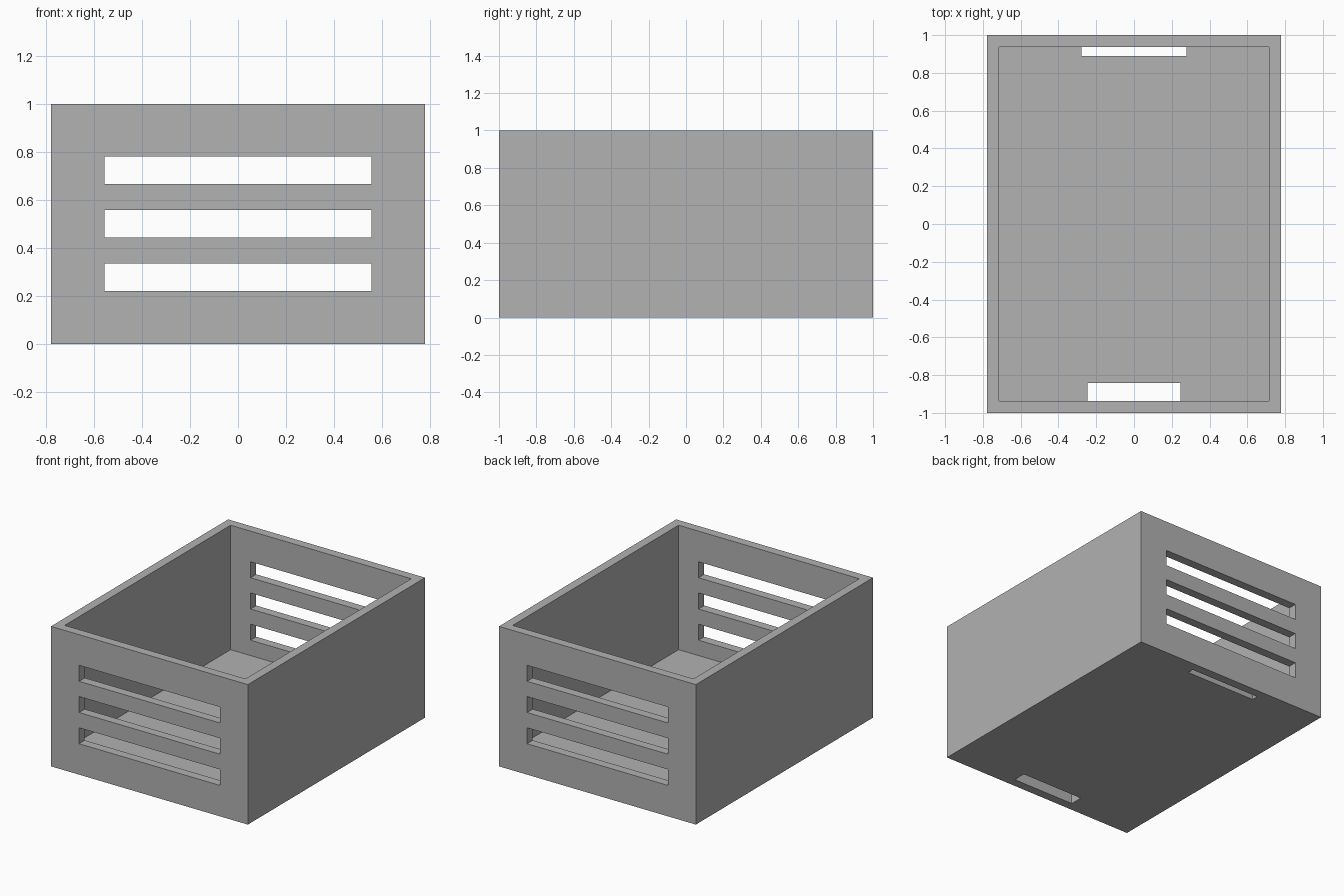
import bpy
import bmesh
from mathutils import Matrix, Vector

default_cube = bpy.data.objects.get("Cube")
if default_cube:
    bpy.data.objects.remove(default_cube, do_unlink=True)

HALF_X, HALF_Y, HEIGHT = 0.778, 1.0, 1.0
WALL, FLOOR = 0.064, 0.111
INNER_X, INNER_Y = HALF_X - WALL, HALF_Y - WALL

grey = bpy.data.materials.new("plain_grey")
grey.use_nodes = True
grey.diffuse_color = (0.445, 0.445, 0.445, 1)
grey.node_tree.nodes["Principled BSDF"].inputs["Base Color"].default_value = grey.diffuse_color


def box(name, low, high):
    """Box spanning two opposite corners."""
    low, high = Vector(low), Vector(high)
    bm = bmesh.new()
    place = Matrix.Translation((low + high) / 2) @ Matrix.Diagonal((*(high - low), 1))
    bmesh.ops.create_cube(bm, size=1, matrix=place)
    mesh = bpy.data.meshes.new(name)
    bm.to_mesh(mesh)
    bm.free()
    mesh.materials.append(grey)
    obj = bpy.data.objects.new(name, mesh)
    bpy.context.collection.objects.link(obj)
    return obj


def cut(target, low, high):
    """Subtract a box and discard the cutter."""
    cutter = box("cutter", low, high)
    cutter.hide_render = True
    mod = target.modifiers.new("cut", 'BOOLEAN')
    mod.operation = 'DIFFERENCE'
    mod.solver = 'EXACT'
    mod.object = cutter
    bpy.context.view_layer.objects.active = target
    bpy.ops.object.modifier_apply(modifier=mod.name)
    bpy.data.objects.remove(cutter, do_unlink=True)


# Open-topped crate body
crate = box("crate", (-HALF_X, -HALF_Y, 0), (HALF_X, HALF_Y, HEIGHT))
cut(crate, (-INNER_X, -INNER_Y, FLOOR), (INNER_X, INNER_Y, HEIGHT + 0.2))

# Three long slots through both end walls
for z in (0.278, 0.501, 0.724):
    cut(crate, (-0.556, -1.2, z - 0.057), (0.556, 1.2, z + 0.057))

# Floor openings along the front and back walls
cut(crate, (-0.247, -INNER_Y, -0.1), (0.245, -0.843, FLOOR + 0.05))
cut(crate, (-0.278, 0.89, -0.1), (0.277, INNER_Y, FLOOR + 0.05))
